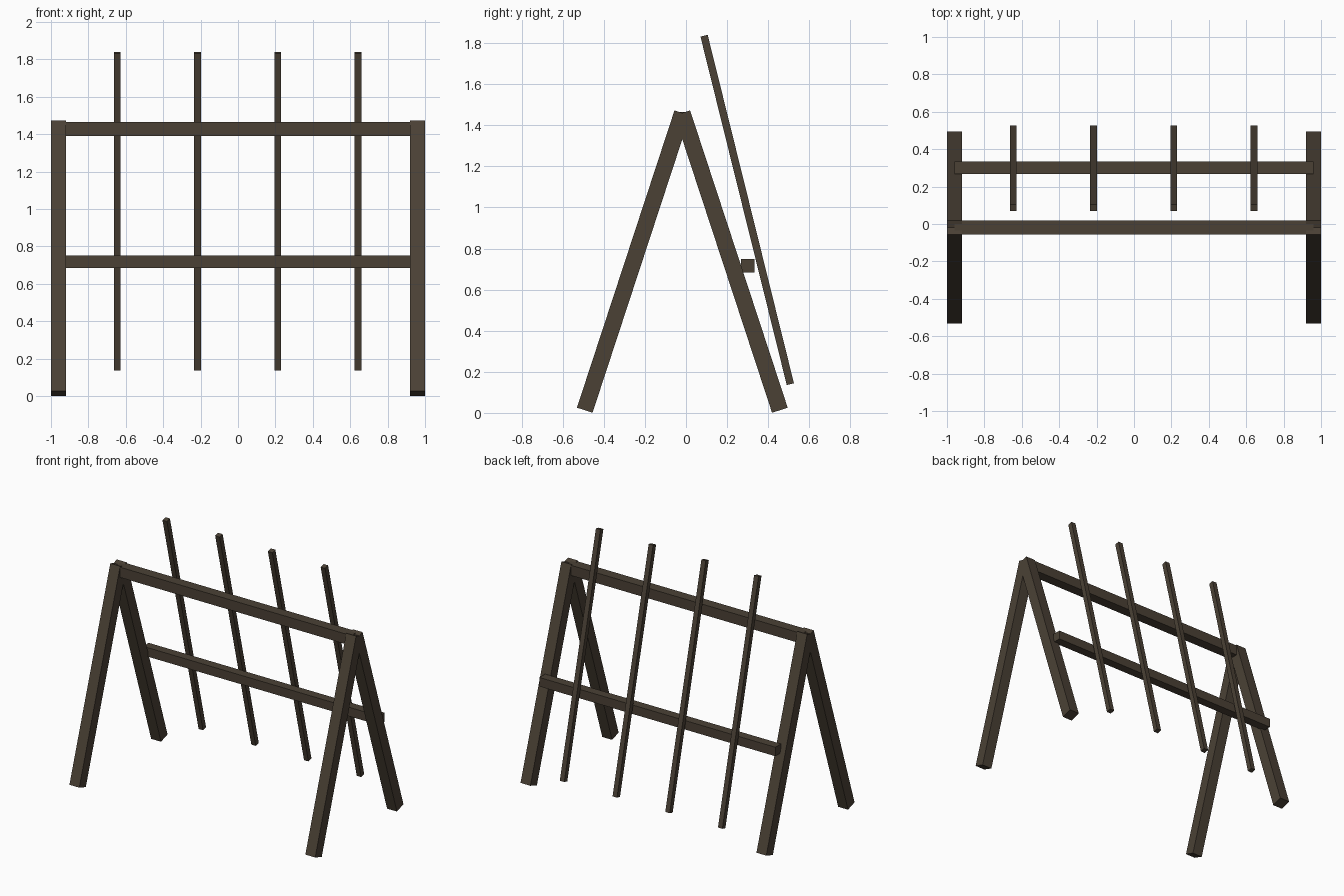
import bpy
from mathutils import Vector

cube = bpy.data.objects.get("Cube")
if cube:
    bpy.data.objects.remove(cube, do_unlink=True)

wood = bpy.data.materials.new("dark weathered wood")
wood.use_nodes = True
colour = (0.07, 0.053, 0.036, 1)
wood.diffuse_color = colour
wood.node_tree.nodes["Principled BSDF"].inputs["Base Color"].default_value = colour


def beam(name, start, end, width, depth):
    """Square-cut timber running between two end centres."""
    start, end = Vector(start), Vector(end)
    along = end - start
    bpy.ops.mesh.primitive_cube_add(size=1, location=(start + end) / 2)
    obj = bpy.context.object
    obj.name = name
    if abs(along.x) > 0.01:
        obj.scale = (along.length, width, depth)
    else:
        obj.rotation_euler = along.to_track_quat('Z', 'Y').to_euler()
        # Timbers lean only in the y-z plane, so tilt about x
        obj.rotation_euler = (Vector((0, 0, 1)).rotation_difference(along)).to_euler()
        obj.scale = (width, depth, along.length)
    obj.data.materials.append(wood)
    return obj


# A-frame legs at each end, meeting at the ridge
for side, x in (("left", 0.96), ("right", -0.96)):
    for end, y in (("front", -0.493), ("back", 0.457)):
        beam(f"{end}_{side}_leg", (x, y, 0.013), (x, -0.018, 1.46), 0.08, 0.08)

# Horizontal timbers
beam("ridge_beam", (-0.96, -0.018, 1.428), (0.96, -0.018, 1.428), 0.076, 0.075)
beam("back_rail", (-0.96, 0.3, 0.717), (0.96, 0.3, 0.717), 0.066, 0.066)

# Thin poles leaning on the back rail
for i in range(4):
    x = -0.646 + i * 0.429
    beam(f"leaning_pole_{i + 1}", (x, 0.508, 0.14), (x, 0.088, 1.836), 0.036, 0.036)
